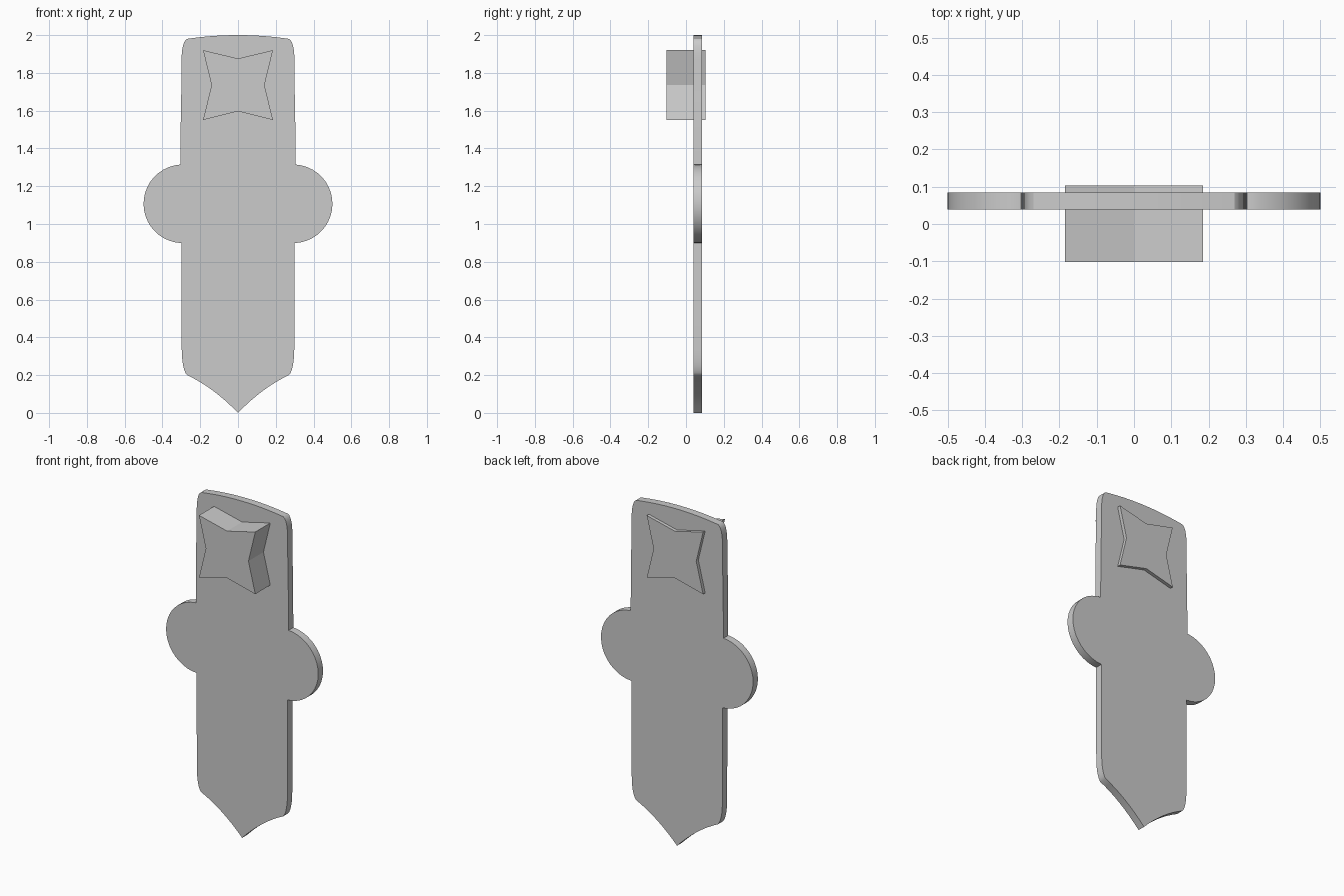
import bpy
import bmesh
import math
from mathutils import Vector

if "Cube" in bpy.data.objects:
    bpy.data.objects.remove(bpy.data.objects["Cube"])


def bend(a, b, c, n=8):
    """Points on a quadratic curve from a to c pulled towards b."""
    a, b, c = Vector(a), Vector(b), Vector(c)
    return [a * (1 - t)**2 + b * 2 * t * (1 - t) + c * t**2
            for t in (i / n for i in range(n + 1))]


def arc(cx, cz, r, start, end, n):
    angles = [math.radians(start + (end - start) * i / n) for i in range(n + 1)]
    return [Vector((cx + r * math.cos(a), cz + r * math.sin(a))) for a in angles]


def mirrored(half):
    """Close a right-hand half profile whose ends lie on x = 0."""
    clean = []
    for p in half:
        p = Vector(p)
        if not clean or (p - clean[-1]).length > 1e-5:
            clean.append(p)
    return clean + [Vector((-p.x, p.y)) for p in reversed(clean[1:-1])]


def extrude_profile(name, outline, y0, y1):
    bm = bmesh.new()
    face = bm.faces.new([bm.verts.new((p.x, y0, p.y)) for p in outline])
    ext = bmesh.ops.extrude_face_region(bm, geom=[face])
    moved = [g for g in ext["geom"] if isinstance(g, bmesh.types.BMVert)]
    bmesh.ops.translate(bm, verts=moved, vec=(0, y1 - y0, 0))
    bmesh.ops.recalc_face_normals(bm, faces=bm.faces)
    mesh = bpy.data.meshes.new(name)
    bm.to_mesh(mesh)
    bm.free()
    obj = bpy.data.objects.new(name, mesh)
    bpy.context.collection.objects.link(obj)
    return obj


# Board: arched top, round side lobes, ogee point at the bottom
half = bend((0, 2.0), (0.135, 2.0), (0.27, 1.98))
half += bend((0.27, 1.98), (0.297, 1.967), (0.299, 1.87), 6)
half += [(0.30, 1.69), (0.302, 1.67), (0.305, 1.314)]
half += arc(0.292, 1.107, 0.208, 86, -88, 20)
half += bend((0.298, 0.34), (0.297, 0.23), (0.27, 0.20), 6)
half += bend((0.27, 0.20), (0.13, 0.135), (0, 0), 8)
board = extrude_profile("board", mirrored(half), 0.039, 0.084)

# Four-pointed star block through the board
star_half = [(0, 1.876), (0.185, 1.92), (0.14, 1.735), (0.185, 1.551), (0, 1.597)]
extrude_profile("star_block", mirrored(star_half), -0.102, 0.104)

# Smooth the rounded board edge, keep its corners sharp
bpy.ops.object.select_all(action='DESELECT')
board.select_set(True)
bpy.context.view_layer.objects.active = board
bpy.ops.object.shade_smooth_by_angle(angle=math.radians(30))
